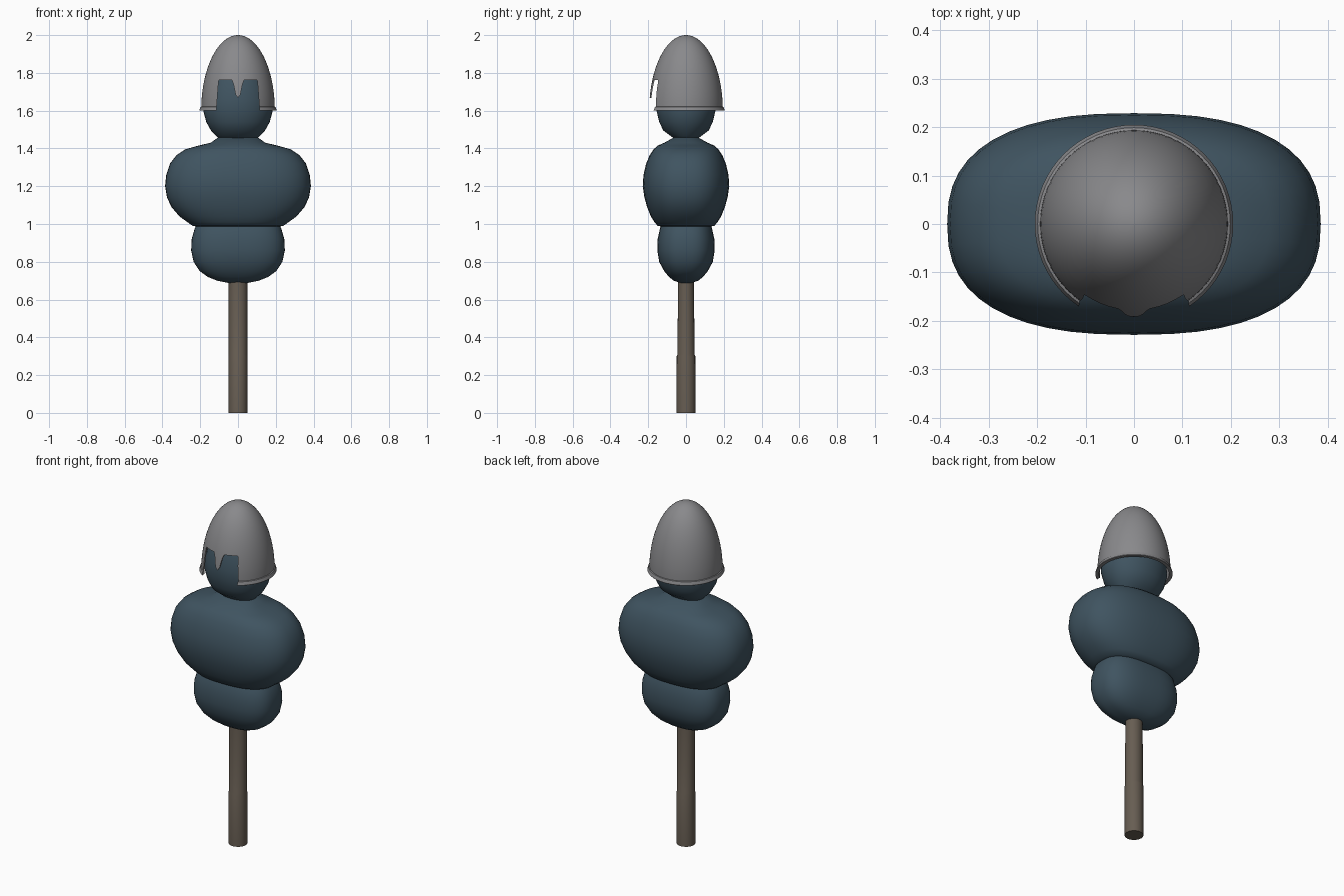
import bpy, bmesh, math

if "Cube" in bpy.data.objects:
    bpy.data.objects.remove(bpy.data.objects["Cube"])


def material(name, rgb):
    m = bpy.data.materials.new(name)
    m.diffuse_color = (*rgb, 1)
    m.use_nodes = True
    m.node_tree.nodes["Principled BSDF"].inputs["Base Color"].default_value = m.diffuse_color
    return m


CLOTH = material("dark blue cloth", (0.05, 0.088, 0.118))
STEEL = material("grey steel", (0.25, 0.25, 0.26))
WOOD = material("brown wood", (0.135, 0.11, 0.085))


def finish(name, bm, mat, angle=40):
    bmesh.ops.recalc_face_normals(bm, faces=bm.faces)
    mesh = bpy.data.meshes.new(name)
    bm.to_mesh(mesh)
    bm.free()
    ob = bpy.data.objects.new(name, mesh)
    bpy.context.collection.objects.link(ob)
    mesh.materials.append(mat)
    smooth(ob, angle)
    return ob


def smooth(ob, angle):
    bpy.ops.object.select_all(action='DESELECT')
    ob.select_set(True)
    bpy.context.view_layer.objects.active = ob
    bpy.ops.object.shade_smooth_by_angle(angle=math.radians(angle))


def loft(name, rings, n, seg, mat, angle=50, close=False):
    """Stack superelliptic rings (z, rx, ry); close joins last ring to first."""
    bm = bmesh.new()
    loops = []
    for z, rx, ry in rings:
        loop = []
        for i in range(seg):
            a = math.tau * i / seg
            c, s = math.cos(a), math.sin(a)
            loop.append(bm.verts.new((rx * math.copysign(abs(c) ** (2 / n), c),
                                      ry * math.copysign(abs(s) ** (2 / n), s), z)))
        loops.append(loop)
    for lo, hi in zip(loops, loops[1:]):
        for i in range(seg):
            j = (i + 1) % seg
            bm.faces.new((lo[i], lo[j], hi[j], hi[i]))
    bm.faces.new(loops[0])
    bm.faces.new(loops[-1])
    return finish(name, bm, mat, angle)


# Wooden post, worn slimmer above the foot
loft("post", [(0, .05, .05), (.3, .05, .049), (.31, .049, .045), (.74, .049, .042)],
     2, 24, WOOD, 40)

# Stuffed waist, chest and head
loft("waist", [(.688, .05, .03), (.70, .11, .065), (.72, .16, .09), (.75, .202, .115),
               (.80, .235, .142), (.86, .248, .152), (.92, .245, .15), (.98, .228, .137),
               (1.03, .19, .11)], 2.7, 48, CLOTH, 60)
loft("chest", [(.985, .21, .12), (.99, .24, .15), (1.01, .268, .167), (1.04, .31, .186),
               (1.09, .352, .206), (1.14, .376, .22), (1.2, .386, .229), (1.26, .38, .225),
               (1.32, .36, .211), (1.365, .325, .192), (1.395, .28, .172),
               (1.415, .21, .15), (1.43, .145, .115), (1.458, .105, .065)],
     2.5, 48, CLOTH, 60)
loft("head", [(1.45, .1, .06), (1.465, .115, .08), (1.495, .143, .12), (1.54, .168, .142),
              (1.6, .184, .156), (1.66, .178, .157), (1.74, .158, .142),
              (1.82, .12, .11), (1.87, .06, .06)], 2.1, 40, CLOTH, 60)

# Helmet: hollow dome with a rim, turned from one profile
def dome(r, h, steps=20):
    return [(1.6 + h * math.sin(t), r * math.cos(t), r * math.cos(t))
            for t in (math.pi / 2 * (0.035 + 0.963 * i / steps) for i in range(steps + 1))]


inner = dome(.186, .39)
outer = dome(.195, .4)
rim = [(1.622, .194, .194), (1.62, .199, .199), (1.602, .205, .205), (1.6, .204, .204),
       (1.6, .186, .186)]
outer = [p for p in outer if p[0] > 1.63]
helmet = loft("helmet", inner[::-1] + rim[::-1] + outer, 2, 64, STEEL, 35)

# Face opening with a nose guard, cut through the front
half = [(.114, 1.55), (.113, 1.62), (.103, 1.755), (.1, 1.762), (.033, 1.762),
        (.024, 1.74), (.013, 1.685), (0, 1.668)]
outline = half + [(-x, z) for x, z in half[-2::-1]]
bm = bmesh.new()
face = bm.faces.new([bm.verts.new((x, -.4, z)) for x, z in outline])
ext = bmesh.ops.extrude_face_region(bm, geom=[face])
for v in ext["geom"]:
    if isinstance(v, bmesh.types.BMVert):
        v.co.y = -.03
cutter = finish("face_opening_cutter", bm, STEEL)
cutter.hide_render = True
mod = helmet.modifiers.new("face_opening", 'BOOLEAN')
mod.operation = 'DIFFERENCE'
mod.solver = 'EXACT'
mod.object = cutter
bpy.ops.object.select_all(action='DESELECT')
helmet.select_set(True)
bpy.context.view_layer.objects.active = helmet
for m in [m.name for m in helmet.modifiers if m.type != 'BOOLEAN']:
    helmet.modifiers.remove(helmet.modifiers[m])
bpy.ops.object.modifier_apply(modifier=mod.name)
bpy.data.objects.remove(cutter)
smooth(helmet, 35)
